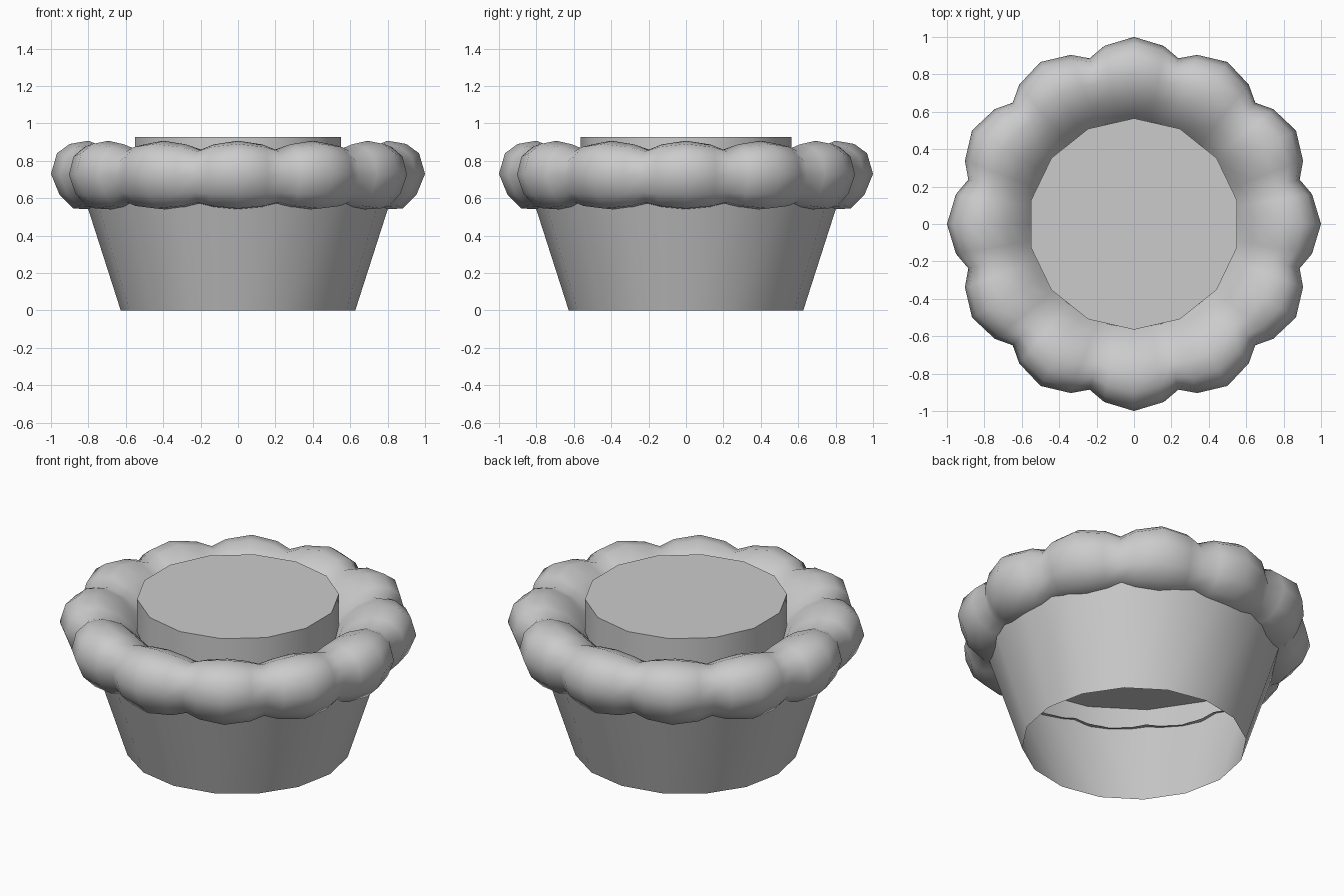
import bpy, bmesh
from math import sin, cos, pi, radians

if "Cube" in bpy.data.objects:
    bpy.data.objects.remove(bpy.data.objects["Cube"])


def finish(name, bm, angle=35):
    bmesh.ops.recalc_face_normals(bm, faces=bm.faces)
    me = bpy.data.meshes.new(name)
    bm.to_mesh(me)
    bm.free()
    ob = bpy.data.objects.new(name, me)
    bpy.context.collection.objects.link(ob)
    bpy.ops.object.select_all(action='DESELECT')
    ob.select_set(True)
    bpy.context.view_layer.objects.active = ob
    bpy.ops.object.shade_smooth_by_angle(angle=radians(angle))
    return ob


def tapered(name, sides, r0, z0, r1, z1):
    """Round wall with a top cap and an open bottom, first corner on the y axis."""
    bm = bmesh.new()
    rings = [[bm.verts.new((r * sin(2 * pi * i / sides), -r * cos(2 * pi * i / sides), z))
              for i in range(sides)] for r, z in ((r0, z0), (r1, z1))]
    for i in range(sides):
        j = (i + 1) % sides
        bm.faces.new((rings[0][i], rings[0][j], rings[1][j], rings[1][i]))
    bm.faces.new(rings[1])
    return finish(name, bm)


# Tapered pot, open underneath
tapered("pot_body", 16, 0.627, 0.0, 0.855, 0.71)

# Raised filling in the middle
tapered("pot_filling", 14, 0.565, 0.69, 0.565, 0.927)

# Scalloped rim: twelve puffy lobes, section at lobe middle and at lobe seam
middle = [(.775, .54), (.88, .545), (.955, .62), (1.0, .73), (.968, .84),
          (.90, .89), (.80, .907), (.68, .86), (.59, .77), (.545, .70)]
seam = [(.775, .57), (.84, .578), (.89, .63), (.917, .72), (.898, .80),
        (.845, .85), (.77, .86), (.67, .82), (.585, .75), (.545, .70)]
steps = [(-15, 1), (-9.5, .42), (0, 0), (9.5, .42), (15, 1)]

bm = bmesh.new()
for lobe in range(12):
    cols = []
    for deg, t in steps:
        a = radians(lobe * 30 + deg)
        col = []
        for (rm, zm), (rs, zs) in zip(middle, seam):
            r, z = rm + (rs - rm) * t, zm + (zs - zm) * t
            col.append(bm.verts.new((r * cos(a), r * sin(a), z)))
        cols.append(col)
    for c0, c1 in zip(cols, cols[1:]):
        for k in range(len(middle) - 1):
            f = bm.faces.new((c0[k], c1[k], c1[k + 1], c0[k + 1]))
            f.smooth = True
bmesh.ops.remove_doubles(bm, verts=bm.verts, dist=1e-4)
# Crease the seams between lobes
finish("scalloped_rim", bm, 48)
rim = bpy.data.objects["scalloped_rim"].data
sharp = rim.attributes.get("sharp_edge") or rim.attributes.new("sharp_edge", 'BOOLEAN', 'EDGE')
for e in rim.edges:
    on_seam = True
    for v in e.vertices:
        x, y, _ = rim.vertices[v].co
        lobe_dirs = [abs(x * sin(radians(15 + 30 * k)) - y * cos(radians(15 + 30 * k))) for k in range(12)]
        on_seam = on_seam and min(lobe_dirs) < 1e-4
    if on_seam:
        sharp.data[e.index].value = True
